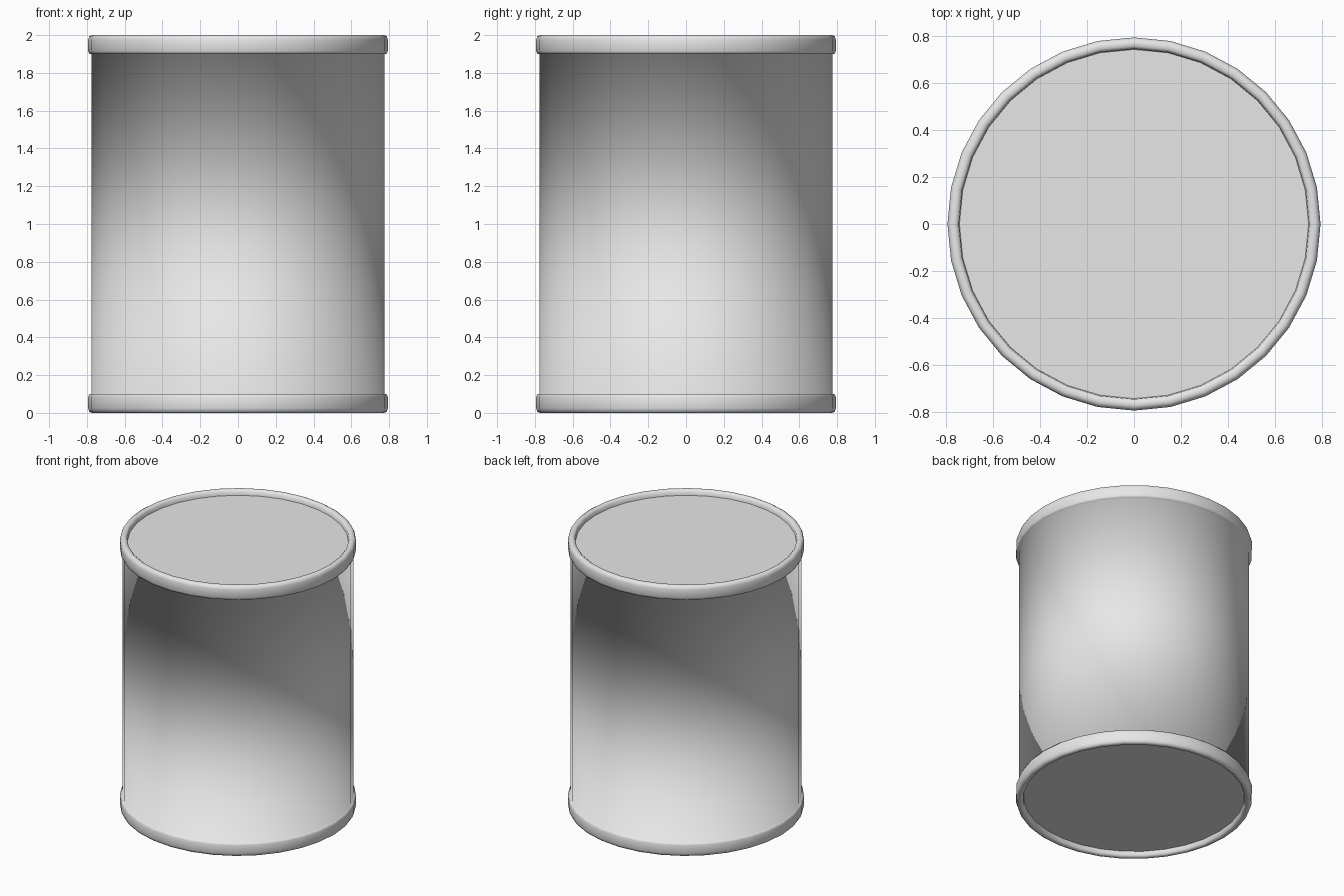
import bpy, bmesh, math

if "Cube" in bpy.data.objects:
    bpy.data.objects.remove(bpy.data.objects["Cube"])

SIDES = 32
metal = bpy.data.materials.new("light_grey_metal")
metal.diffuse_color = (0.8, 0.8, 0.8, 1)
metal.use_nodes = True
metal.node_tree.nodes["Principled BSDF"].inputs["Base Color"].default_value = metal.diffuse_color


def ring(bm, radius, z):
    """One horizontal loop of vertices."""
    return [bm.verts.new((radius * math.cos(i * math.tau / SIDES),
                          radius * math.sin(i * math.tau / SIDES), z))
            for i in range(SIDES)]


def finish(bm, name, smooth):
    for f in bm.faces:
        f.smooth = smooth
    mesh = bpy.data.meshes.new(name)
    bm.to_mesh(mesh)
    bm.free()
    mesh.materials.append(metal)
    obj = bpy.data.objects.new(name, mesh)
    bpy.context.collection.objects.link(obj)
    return obj


# Can wall with a rolled rim, mirrored at both ends
upper = [(0.775, 1.90), (0.786, 1.90), (0.793, 1.915), (0.793, 1.975),
         (0.787, 1.993), (0.775, 2.0), (0.757, 2.0), (0.745, 1.99),
         (0.742, 1.962)]
profile = [(r, 2 - z) for r, z in reversed(upper)] + upper
bm = bmesh.new()
rings = [ring(bm, r, z) for r, z in profile]
for a, b in zip(rings, rings[1:]):
    for i in range(SIDES):
        j = (i + 1) % SIDES
        bm.faces.new((a[i], a[j], b[j], b[i]))
finish(bm, "can_wall", True)

# Flat recessed end discs
for name, z in (("top_lid", 1.962), ("bottom_lid", 0.038)):
    bm = bmesh.new()
    verts = ring(bm, 0.742, z)
    bm.faces.new(verts if z > 1 else verts[::-1])
    finish(bm, name, False)
